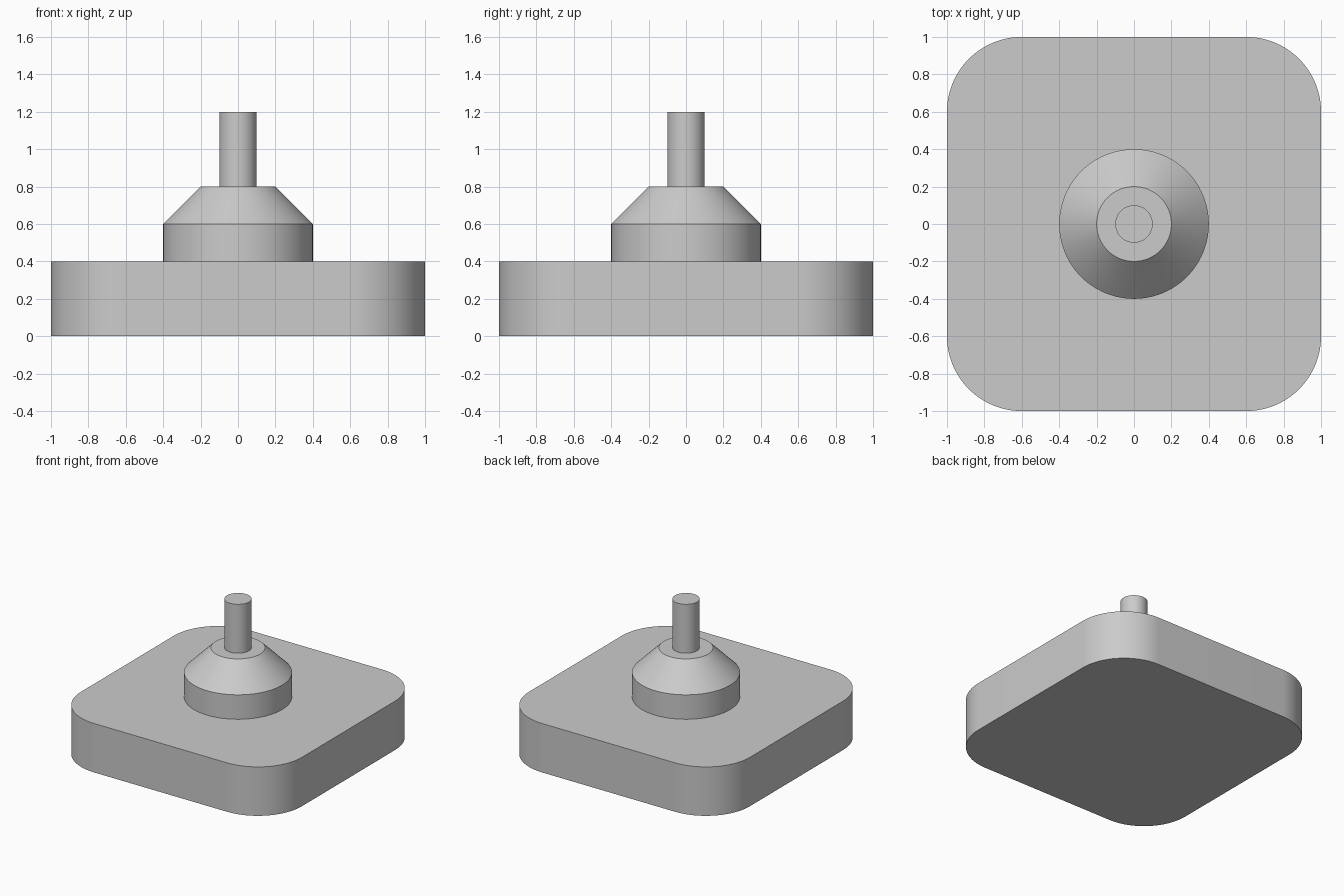
import bpy
import bmesh
import math

cube = bpy.data.objects.get("Cube")
if cube:
    bpy.data.objects.remove(cube, do_unlink=True)

# Single grey material
GREY = (0.6, 0.6, 0.6, 1.0)
grey = bpy.data.materials.new("plain_grey")
grey.use_nodes = True
grey.diffuse_color = GREY
grey.node_tree.nodes["Principled BSDF"].inputs["Base Color"].default_value = GREY


def finish(name, bm):
    """Turn a bmesh into a smooth shaded object with sharp edges kept."""
    bmesh.ops.recalc_face_normals(bm, faces=bm.faces)
    mesh = bpy.data.meshes.new(name)
    bm.to_mesh(mesh)
    bm.free()
    mesh.materials.append(grey)
    obj = bpy.data.objects.new(name, mesh)
    bpy.context.collection.objects.link(obj)
    bpy.ops.object.select_all(action='DESELECT')
    obj.select_set(True)
    bpy.context.view_layer.objects.active = obj
    bpy.ops.object.shade_smooth_by_angle(angle=math.radians(30))
    return obj


def rounded_slab(name, half, radius, height, steps=24):
    """Extrude a square outline with round corners."""
    bm = bmesh.new()
    inner = half - radius
    outline = []
    for corner, (sx, sy) in enumerate([(1, 1), (-1, 1), (-1, -1), (1, -1)]):
        for i in range(steps + 1):
            a = math.pi / 2 * (corner + i / steps)
            outline.append(bm.verts.new((sx * inner + radius * math.cos(a),
                                         sy * inner + radius * math.sin(a), 0)))
    bottom = bm.faces.new(outline)
    top = bmesh.ops.extrude_face_region(bm, geom=[bottom], use_keep_orig=True)["geom"]
    bmesh.ops.translate(bm, vec=(0, 0, height),
                        verts=[v for v in top if isinstance(v, bmesh.types.BMVert)])
    return finish(name, bm)


def turned(name, r_low, r_high, z_low, z_high, sides=96, cap_low=True):
    """Round part between two heights, straight or tapered."""
    bm = bmesh.new()
    bmesh.ops.create_cone(bm, cap_ends=True, segments=sides, radius1=r_low,
                          radius2=r_high, depth=z_high - z_low)
    bmesh.ops.translate(bm, vec=(0, 0, (z_low + z_high) / 2), verts=bm.verts)
    return finish(name, bm)


# Base, collar, tapered shoulder and stem, stacked upwards
rounded_slab("base_plate", 1.0, 0.4, 0.4)
turned("collar", 0.4, 0.4, 0.4, 0.6)
turned("tapered_shoulder", 0.4, 0.2, 0.6, 0.8)
turned("stem", 0.1, 0.1, 0.8, 1.2)
